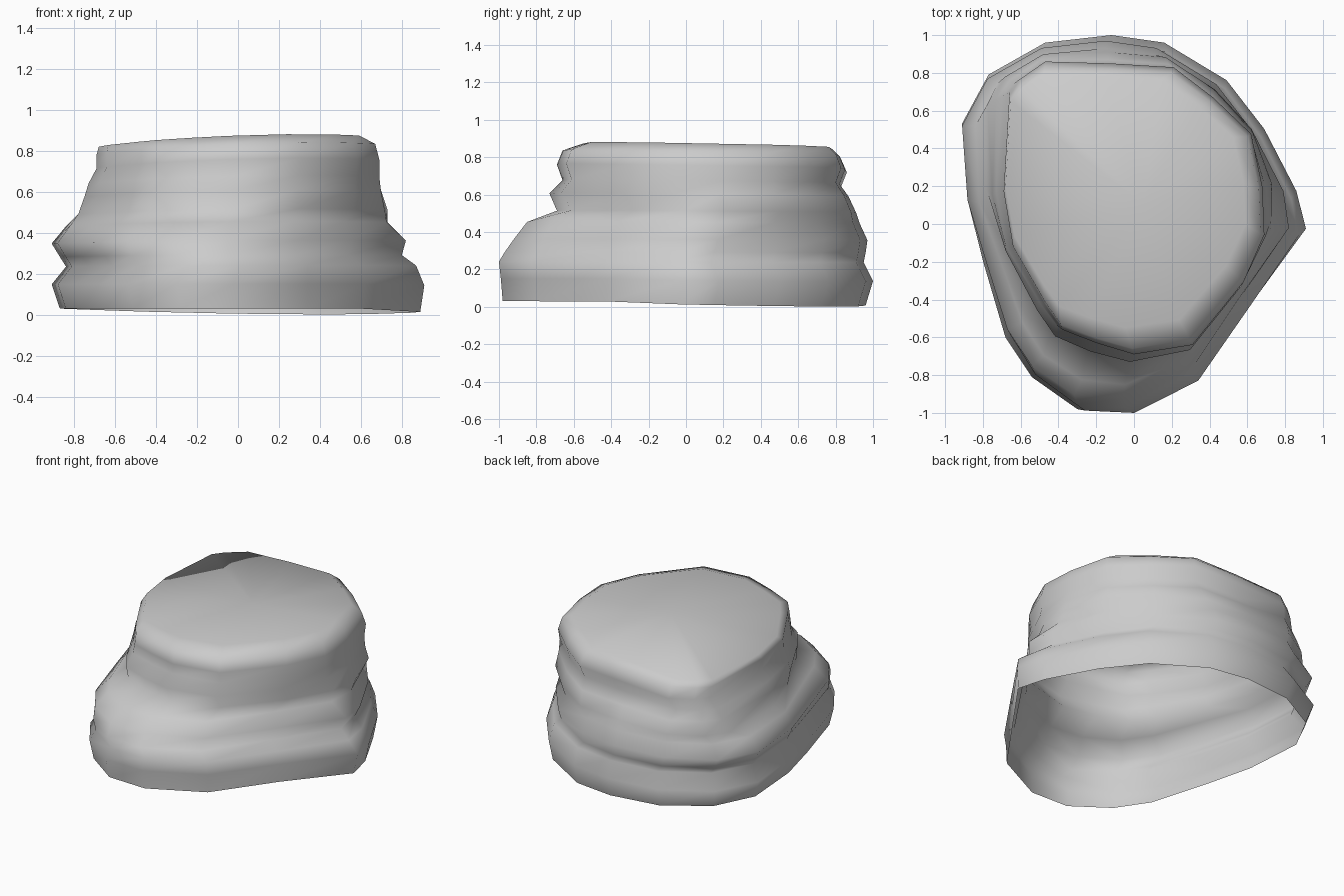
import bpy
import bmesh

cube = bpy.data.objects.get("Cube")
if cube:
    bpy.data.objects.remove(cube, do_unlink=True)

stone = bpy.data.materials.new("stone_grey")
stone.use_nodes = True
grey = (0.6, 0.6, 0.6, 1)
stone.diffuse_color = grey
stone.node_tree.nodes["Principled BSDF"].inputs["Base Color"].default_value = grey

# Matching outlines of the broad foot and the narrower crown
foot = [(.91, -.03), (.86, .17), (.69, .5), (.49, .76), (.16, .96), (-.12, 1),
        (-.47, .96), (-.77, .79), (-.91, .53), (-.88, .12), (-.8, -.2),
        (-.68, -.61), (-.54, -.82), (-.3, -.99), (-.02, -1), (.34, -.82), (.62, -.43)]
crown = [(.69, -.05), (.68, .2), (.62, .48), (.42, .67), (.21, .83), (-.12, .85),
         (-.47, .86), (-.6, .77), (-.66, .7), (-.69, .18), (-.64, -.12),
         (-.47, -.42), (-.38, -.55), (-.2, -.62), (0, -.68), (.31, -.63), (.58, -.3)]

# Weathered layers: height, blend to crown, right, left, front, back
layers = [
    (.03, 0, -.87, .89, -.98, .96),
    (.15, 0, -.91, .91, -.99, 1),
    (.24, .05, -.84, .87, -1, .95),
    (.29, .05, -.87, .8, -.97, .96),
    (.36, .1, -.91, .82, -.92, .97),
    (.45, .35, -.84, .73, -.85, .93),
    (.51, .75, -.78, .73, -.69, .91),
    (.6, .9, -.75, .7, -.73, .87),
    (.67, 1, -.73, .69, -.66, .83),
    (.75, 1, -.69, .69, -.69, .86),
    (.825, 1, -.69, .67, -.66, .83),
    (.865, 1, -.68, .59, -.55, .79),
]


def fit(values, low, high):
    """Stretch values to span low..high."""
    a, b = min(values), max(values)
    return [low + (v - a) / (b - a) * (high - low) for v in values]


def layer_points(z, blend, right, left, front, back):
    # The back leans in evenly, while the front steps in at a ledge
    mix = [blend ** 2 if f[1] > 0 else blend for f in foot]
    xs = fit([f[0] + (c[0] - f[0]) * m for f, c, m in zip(foot, crown, mix)], right, left)
    ys = fit([f[1] + (c[1] - f[1]) * m for f, c, m in zip(foot, crown, mix)], front, back)
    for x, y in zip(xs, ys):
        tilt = z ** 2 * (.05 * (x - .9 * x * x) - .025 * y)
        sag = .037 * max(0, .6 * x + .8 * y) * max(0, 1 - z * 4)
        yield x, y, z + tilt - sag


# Rock shell, open underneath
bm = bmesh.new()
rings = [[bm.verts.new(p) for p in layer_points(*layer)] for layer in layers]
count = len(foot)
for low, high in zip(rings, rings[1:]):
    for i in range(count):
        j = (i + 1) % count
        bm.faces.new((low[i], low[j], high[j], high[i]))

# Gently domed flat cap
centre = bm.verts.new((.05, .1, .872))
for i in range(count):
    bm.faces.new((rings[-1][i], rings[-1][(i + 1) % count], centre))
for face in bm.faces:
    face.smooth = True

mesh = bpy.data.meshes.new("rock")
bm.to_mesh(mesh)
bm.free()
mesh.materials.append(stone)
rock = bpy.data.objects.new("rock", mesh)
bpy.context.collection.objects.link(rock)
